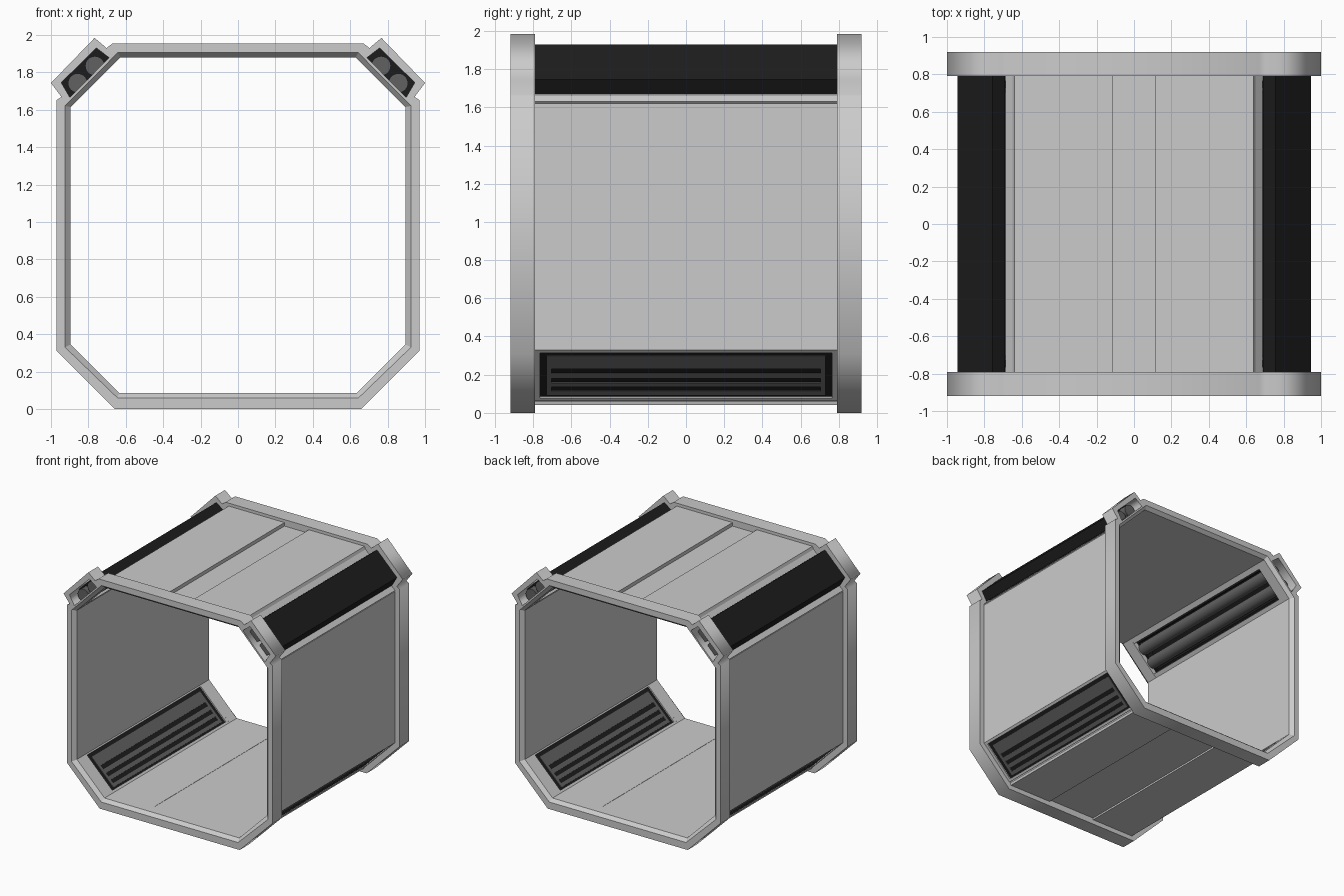
import bpy, bmesh, math

if "Cube" in bpy.data.objects:
    bpy.data.objects.remove(bpy.data.objects["Cube"])

R2 = math.sqrt(2)


def material(name, v):
    m = bpy.data.materials.new(name)
    m.diffuse_color = (v, v, v, 1)
    m.use_nodes = True
    m.node_tree.nodes["Principled BSDF"].inputs["Base Color"].default_value = m.diffuse_color
    return m


BLACK = material("black", 0.012)
DARK = material("dark_grey", 0.12)
MID = material("mid_grey", 0.55)


def mirror(ob, x=False, y=False):
    m = ob.modifiers.new("mirror", 'MIRROR')
    m.use_axis = (x, y, False)
    m.use_mirror_merge = False


def add_mesh(name, bm, mat=None, mx=False, my=False):
    bmesh.ops.recalc_face_normals(bm, faces=bm.faces)
    me = bpy.data.meshes.new(name)
    bm.to_mesh(me)
    bm.free()
    ob = bpy.data.objects.new(name, me)
    bpy.context.collection.objects.link(ob)
    if mat:
        me.materials.append(mat)
    if mx or my:
        mirror(ob, mx, my)
    return ob


def prism(name, pts, y0, y1, mat=None, mx=True, my=False):
    """Extrude an x/z outline along y."""
    bm = bmesh.new()
    f = bm.faces.new([bm.verts.new((x, y0, z)) for x, z in pts])
    r = bmesh.ops.extrude_face_region(bm, geom=[f])
    for v in r["geom"]:
        if isinstance(v, bmesh.types.BMVert):
            v.co.y = y1
    return add_mesh(name, bm, mat, mx, my)


def rect(x0, x1, z0, z1):
    return [(x0, z0), (x1, z0), (x1, z1), (x0, z1)]


def low(u, n):   # lower chamfer: u along the slope, n outwards
    return ((u + n) / R2, (u - n) / R2)


def high(u, n):  # upper chamfer
    return ((n + u) / R2, (n - u) / R2)


def slab(place, u0, u1, n0, n1):
    return [place(u0, n0), place(u1, n0), place(u1, n1), place(u0, n1)]


def full(half):
    return half + [(-x, z) for x, z in reversed(half)]


INNER = [(.635, .085), (.895, .345), (.895, 1.615), (.63, 1.88)]
OUTER = [(.645, .06), (.925, .33), (.925, 1.62), (.643, 1.905)]
RIM = [(.66, 0), (.97, .31), (.97, 1.652), (.944, 1.668),
       (1.0, 1.743), (.767, 1.984), (.703, 1.93), (.67, 1.955)]
POD = [(.689, 1.878), (.757, 1.93), (.945, 1.745), (.899, 1.666)]

# end frames: filled outline with the tunnel opening and two pipe openings
cu = bpy.data.curves.new("end_frame", 'CURVE')
cu.dimensions, cu.fill_mode, cu.extrude = '2D', 'BOTH', .065
for pts in (full(RIM), full(OUTER), POD, [(-x, z) for x, z in POD]):
    s = cu.splines.new('POLY')
    s.points.add(len(pts) - 1)
    for p, (x, z) in zip(s.points, pts):
        p.co = (x, z, 0, 1)
    s.use_cyclic_u = True
tmp = bpy.data.objects.new("tmp_frame", cu)
bpy.context.collection.objects.link(tmp)
bpy.context.view_layer.update()
me = bpy.data.meshes.new_from_object(tmp.evaluated_get(bpy.context.evaluated_depsgraph_get()))
bpy.data.objects.remove(tmp)
for v in me.vertices:
    x, z, d = v.co
    v.co = (x, -.855 - d, z)
frame = bpy.data.objects.new("end_frames", me)
bpy.context.collection.objects.link(frame)
me.materials.clear()
me.materials.append(MID)
mirror(frame, y=True)

# bevelled inner lip of each end frame
bm = bmesh.new()
loops = [[bm.verts.new((x, y, z)) for x, z in full(p)]
         for p, y in ((OUTER, -.92), (INNER, -.89), (INNER, -.79), (OUTER, -.79))]
for a, b in zip(loops, loops[1:] + loops[:1]):
    for i in range(8):
        j = (i + 1) % 8
        bm.faces.new((a[i], a[j], b[j], b[i]))
add_mesh("frame_lip", bm, MID, my=True)

# side walls, roof and floor panels with recessed centre strips
L = .79
prism("side_wall", [OUTER[1], OUTER[2], INNER[2], INNER[1]], -L, L)
prism("roof_panel", [(.115, 1.88), INNER[3], (.65, 1.905), (.64, 1.93), (.115, 1.93)], -L, L)
prism("roof_strip", rect(-.115, .115, 1.88, 1.9), -L, L, MID, mx=False)
prism("floor_panel", [(.23, .085), INNER[0], (.645, .06), (.64, .04), (.23, .04)], -L, L)
prism("floor_strip", rect(-.23, .23, .055, .083), -L, L, MID, mx=False)

# vents in the lower chamfers: border, backing board and grille bars
for i, (a, b) in enumerate(((.508, .53), (.865, .888))):
    prism(f"vent_border_{i}", slab(low, a, b, .389, .42), -L, L)
prism("vent_border_end", slab(low, .508, .888, .389, .42), -L, -.765, my=True)
prism("vent_backing", slab(low, .53, .865, .4, .409), -.765, .765, BLACK)
for i, (a, b) in enumerate(((.545, .574), (.606, .638), (.67, .706), (.742, .835))):
    prism(f"vent_bar_{i}", slab(low, a, b, .393, .416), -.73, .73, DARK)
prism("vent_bar_end", slab(low, .545, .835, .393, .416), -.73, -.705, DARK, my=True)

# upper chamfers: rails, black pod cover with end caps, twin pipes
for i, (a, b) in enumerate(((-.888, -.838), (-.544, -.496))):
    prism(f"pipe_rail_{i}", slab(high, a, b, 1.776, 1.808), -L, L)
cover = POD + [high(-.56, 1.812), high(-.582, 1.888), high(-.813, 1.888), high(-.822, 1.812)]
prism("pod_cover", cover, -L, L, BLACK)
prism("pod_end_cap", POD, -L, -.775, BLACK, my=True)
for i, u in enumerate((-.756, -.626)):
    x, z = high(u, 1.838)
    bpy.ops.mesh.primitive_cylinder_add(vertices=32, radius=.052, depth=1.72,
                                        location=(0, 0, 0))
    ob = bpy.context.object
    ob.name = f"pipe_{i}"
    for v in ob.data.vertices:
        px, py, pz = v.co
        v.co = (px + x, -pz, py + z)
    ob.data.materials.append(DARK)
    bpy.ops.object.shade_smooth_by_angle(angle=math.radians(35))
    mirror(ob, x=True)
